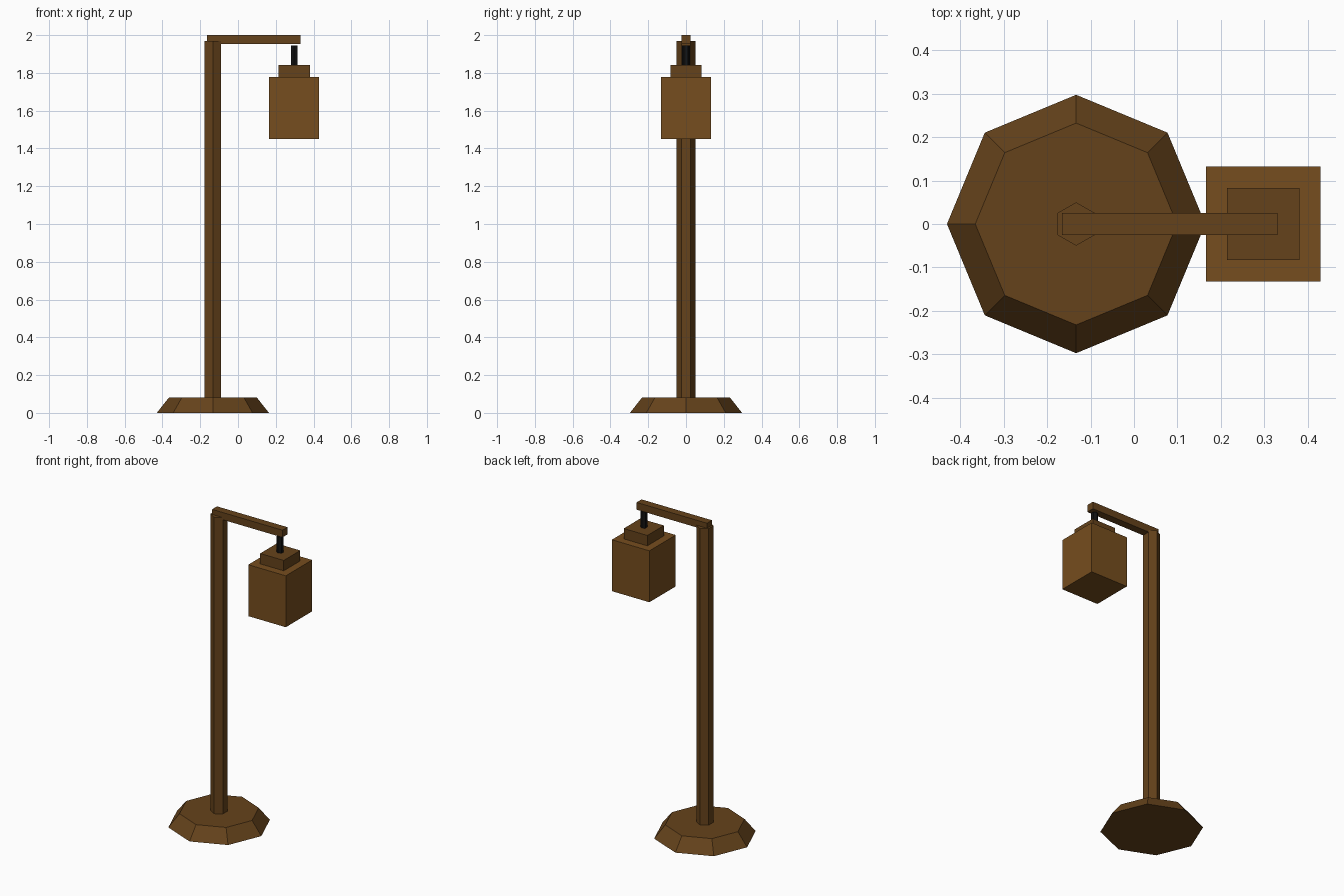
import bpy
from math import pi

if "Cube" in bpy.data.objects:
    bpy.data.objects.remove(bpy.data.objects["Cube"])


def material(name, rgb):
    m = bpy.data.materials.new(name)
    m.diffuse_color = (*rgb, 1)
    m.use_nodes = True
    m.node_tree.nodes["Principled BSDF"].inputs["Base Color"].default_value = m.diffuse_color
    return m


WOOD = material("dark_wood", (0.13, 0.055, 0.011))
SHADE = material("shade_wood", (0.18, 0.075, 0.013))
BLACK = material("black_metal", (0.006, 0.006, 0.006))
POLE_X, LAMP_X = -0.133, 0.297


def finish(name, mat):
    ob = bpy.context.object
    ob.name = name
    ob.data.materials.append(mat)
    return ob


def prism(name, sides, r1, r2, x, z0, z1, mat):
    # Primitive cones start with a corner on the y axis
    bpy.ops.mesh.primitive_cone_add(vertices=sides, radius1=r1, radius2=r2,
                                    depth=z1 - z0, location=(x, 0, (z0 + z1) / 2))
    return finish(name, mat)


def box(name, x0, x1, half_y, z0, z1, mat):
    bpy.ops.mesh.primitive_cube_add(size=1, location=((x0 + x1) / 2, 0, (z0 + z1) / 2))
    bpy.context.object.scale = (x1 - x0, 2 * half_y, z1 - z0)
    bpy.ops.object.transform_apply(location=False, rotation=False, scale=True)
    return finish(name, mat)


# Foot and post
prism("base", 8, 0.297, 0.232, POLE_X, 0, 0.082, WOOD)
prism("post", 6, 0.05, 0.05, POLE_X, 0.082, 1.968, WOOD)

# Overhanging arm
box("arm", -0.165, 0.33, 0.025, 1.954, 2.0, WOOD)

# Hanging lantern
prism("hanger_rod", 6, 0.02, 0.02, LAMP_X, 1.843, 1.945, BLACK)
box("lantern_cap", LAMP_X - 0.083, LAMP_X + 0.083, 0.083, 1.777, 1.843, WOOD)
box("lantern_body", LAMP_X - 0.132, LAMP_X + 0.132, 0.132, 1.45, 1.777, SHADE)
